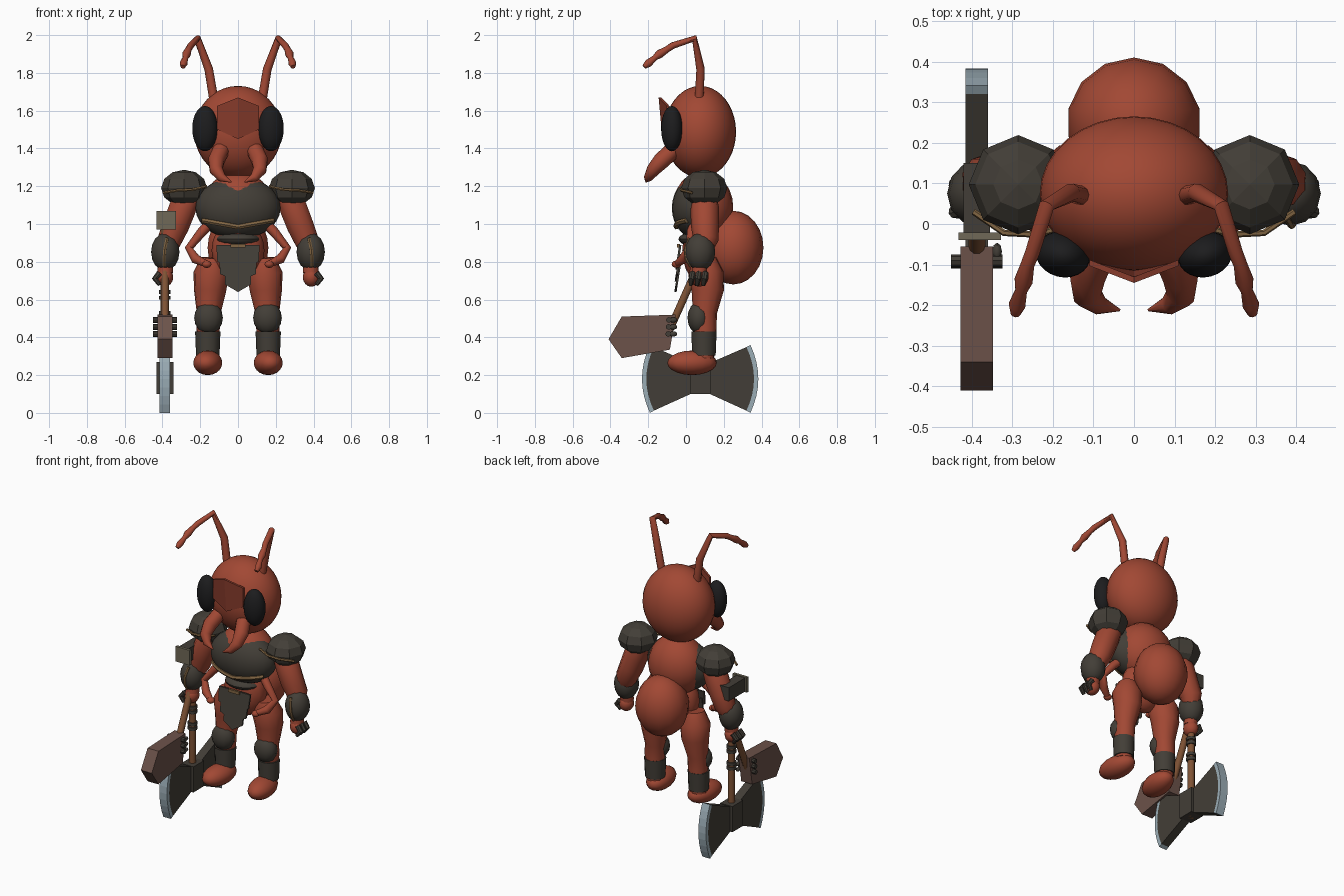
import bpy, bmesh, math
from mathutils import Vector, Euler, Matrix

if "Cube" in bpy.data.objects:
    bpy.data.objects.remove(bpy.data.objects["Cube"])


def material(name, *rgb):
    m = bpy.data.materials.new(name)
    m.use_nodes = True
    m.diffuse_color = (*rgb, 1)
    m.node_tree.nodes["Principled BSDF"].inputs["Base Color"].default_value = (*rgb, 1)
    return m


RED = material("red shell", .36, .065, .034)
FACE = material("dark red face", .25, .045, .025)
DARK = material("dark armour", .055, .048, .038)
BLACK = material("black eye", .012, .012, .013)
TAN = material("tan trim", .22, .13, .055)
WOOD = material("wood handle", .21, .085, .035)
BROWN = material("brown maul", .15, .085, .068)
STEEL = material("steel edge", .33, .42, .47)
STONE = material("stone plate", .16, .14, .095)


def finish(name, mesh, mat, smooth=True):
    mesh.materials.clear()
    mesh.materials.append(mat)
    if smooth:
        mesh.shade_smooth()
        mesh.set_sharp_from_angle(angle=math.radians(40))
    ob = bpy.data.objects.new(name, mesh)
    bpy.context.scene.collection.objects.link(ob)
    return ob


def from_bmesh(name, bm, mat, smooth=True):
    bmesh.ops.recalc_face_normals(bm, faces=bm.faces)
    mesh = bpy.data.meshes.new(name)
    bm.to_mesh(mesh)
    bm.free()
    return finish(name, mesh, mat, smooth)


def ball(name, mat, loc, radii, seg=16, rings=10, smooth=True, rot=(0, 0, 0)):
    bm = bmesh.new()
    bmesh.ops.create_uvsphere(bm, u_segments=seg, v_segments=rings, radius=1)
    bm.transform(Matrix.LocRotScale(Vector(loc), Euler(rot), Vector(radii)))
    return from_bmesh(name, bm, mat, smooth)


def box(name, mat, loc, size):
    bm = bmesh.new()
    bmesh.ops.create_cube(bm, size=1)
    bm.transform(Matrix.LocRotScale(Vector(loc), None, Vector(size)))
    return from_bmesh(name, bm, mat, False)


def prism(name, mat, pts, depth):
    """Outline pushed along a depth vector."""
    bm = bmesh.new()
    face = bm.faces.new([bm.verts.new(p) for p in pts])
    ext = bmesh.ops.extrude_face_region(bm, geom=[face], use_keep_orig=True)
    bmesh.ops.translate(bm, vec=depth, verts=[v for v in ext["geom"] if isinstance(v, bmesh.types.BMVert)])
    return from_bmesh(name, bm, mat, False)


def tube(name, mat, pts, radii, res=3):
    """Tapered limb through points."""
    cu = bpy.data.curves.new(name, "CURVE")
    cu.dimensions = "3D"
    cu.bevel_depth, cu.bevel_resolution, cu.use_fill_caps = 1, res, True
    sp = cu.splines.new("POLY")
    sp.points.add(len(pts) - 1)
    for i, p in enumerate(pts):
        sp.points[i].co = (*p, 1)
        sp.points[i].radius = radii[i] if isinstance(radii, (list, tuple)) else radii
    tmp = bpy.data.objects.new(name + " path", cu)
    bpy.context.scene.collection.objects.link(tmp)
    bpy.context.view_layer.update()
    mesh = bpy.data.meshes.new_from_object(tmp.evaluated_get(bpy.context.evaluated_depsgraph_get()))
    bpy.data.objects.remove(tmp)
    return finish(name, mesh, mat)


# Head and body
ball("head", RED, (0, .075, 1.488), (.232, .19, .243), 32, 20)
ball("thorax", RED, (0, .09, 1.09), (.185, .16, .19), 20, 12)
ball("pelvis", RED, (0, .08, .86), (.14, .1, .17))
ball("abdomen", RED, (0, .25, .875), (.165, .16, .195), 14, 12)

# Breastplate with a trim band hugging its surface
CHEST, CR = (0, .06, 1.085), (.225, .135, .165)
ball("breastplate", DARK, CHEST, CR, 24, 14)


def chest_y(x, z):
    return CHEST[1] - CR[1] * math.sqrt(max(0, 1 - (x / CR[0]) ** 2 - ((z - CHEST[2]) / CR[2]) ** 2))


band = []
for i in range(-6, 7):
    x = i * .031
    z = .985 + abs(x) * .18
    band.append((x, chest_y(x, z) - .004, z))
tube("chest_band", TAN, band, .014, 1)
ball("belt", DARK, (0, .06, .92), (.118, .1, .04))

# Layered loincloth leaning forward
for i, (w, top, low) in enumerate([(.115, .89, .80), (.1, .84, .735), (.072, .79, .68)]):
    outline = [(-w, top), (w, top), (w * .95, low), (0, low - .04), (-w * .95, low)]
    pts = [(x, -.036 - (.89 - z) * .16 + .007 * i, z) for x, z in outline]
    prism("loincloth_layer", DARK, pts, (0, .012, 0))
box("loincloth_clasp", TAN, (0, -.04, .885), (.08, .014, .02))

for s, side in ((1, "left"), (-1, "right")):
    def m(*pts):
        return [(s * x, y, z) for x, y, z in pts]

    # Face
    prism(side + "_face_plate", FACE,
          m((0, -.145, 1.67), (.11, -.103, 1.625), (.11, -.103, 1.5), (0, -.125, 1.45)), (0, .015, 0))
    ball(side + "_eye", BLACK, (s * .175, -.075, 1.505), (.068, .056, .12), 24, 14, rot=(0, 0, s * .25))
    tube(side + "_antenna", RED,
         m((.13, .07, 1.67), (.155, .077, 1.82), (.215, .045, 1.982), (.25, -.07, 1.945), (.262, -.1, 1.925),
           (.272, -.14, 1.9), (.278, -.165, 1.88), (.288, -.2, 1.85), (.292, -.222, 1.832)),
         [.024, .023, .019, .018, .017, .023, .015, .021, .012])
    tube(side + "_mandible", RED,
         m((.09, -.07, 1.39), (.115, -.13, 1.335), (.115, -.175, 1.285), (.085, -.2, 1.245), (.035, -.212, 1.222)),
         [.045, .045, .036, .024, .003])

    # Shoulder and arm
    ball(side + "_shoulder_pad", DARK, (s * .285, .097, 1.19), (.122, .122, .097), 8, 6, False)
    tube(side + "_shoulder_trim", TAN,
         m((.165, -.005, 1.2), (.24, -.026, 1.182), (.32, -.022, 1.178), (.395, .03, 1.165)), .008, 1)
    tube(side + "_upper_arm", RED,
         m((.25, .1, 1.16), (.295, .1, 1.08), (.33, .1, .99), (.36, .105, .92), (.375, .09, .86)),
         [.06, .076, .074, .068, .05])
    ball(side + "_bracer", DARK, (s * .385, .075, .852), (.075, .08, .1), 12, 8)
    tube(side + "_bracer_trim", TAN,
         m((.375, .018, .925), (.388, -.004, .865), (.392, .002, .815), (.392, .025, .775)), .009, 1)
    tube(side + "_wrist", RED, m((.385, .075, .8), (.385, .07, .74)), [.04, .042])
    ball(side + "_hand", RED, (s * .388, .07, .718), (.045, .05, .05), 12, 8)
    for k in range(3):
        y = .035 + .034 * k
        tube(side + "_finger", DARK, m((.415, y, .74), (.44, y - .005, .71), (.415, y - .01, .678)),
             [.017, .017, .011], 2)

    # Small middle arm
    tube(side + "_middle_arm", RED,
         m((.12, .06, 1.03), (.19, .03, .96), (.26, .02, .872), (.225, -.015, .815), (.165, -.05, .787)),
         [.026, .026, .022, .026, .017])
    ball(side + "_middle_hand", RED, (s * .165, -.05, .787), (.026, .026, .02), 10, 6)

    # Leg
    tube(side + "_leg", RED,
         m((.135, .1, .82), (.142, .105, .74), (.148, .115, .65), (.155, .1, .53), (.158, .1, .45), (.16, .095, .29)),
         [.06, .094, .086, .064, .062, .054], 4)
    ball(side + "_knee_pad", DARK, (s * .156, .068, .503), (.076, .06, .085), 12, 8)
    tube(side + "_shin_guard", DARK, m((.16, .095, .43), (.16, .095, .305)), [.067, .062], 4)
    ball(side + "_foot", RED, (s * .16, .032, .265), (.077, .132, .065), rot=(0, 0, s * .12))

# Double axe held head down
X = -.387
tube("axe_handle", WOOD, [(X, .075, .1), (X, .075, 1.0)], .022)
for z in (.5, .53, .61, .64):
    tube("axe_ring", DARK, [(X, .075, z - .01), (X, .075, z + .01)], .03)
box("axe_socket", DARK, (X, .075, .185), (.09, .11, .17))
for d in (1, -1):
    def arc(reach, bow, half):
        return [(X - .028, .075 + d * (reach + bow * (1 - a * a)), .18 + half * a)
                for a in (k / 4 for k in range(-4, 5))]

    inner, outer = arc(.245, .04, .168), arc(.266, .042, .18)
    root = [(X - .028, .075 + d * .04, z) for z in (.26, .105)]
    prism("axe_blade", DARK, inner + root, (.056, 0, 0))
    prism("axe_edge", STEEL, inner + outer[::-1], (.056, 0, 0))

# Pommel block with its face plate
box("axe_pommel", DARK, (X, .06, 1.02), (.066, .18, .09))
box("pommel_plate", STONE, (-.38, -.03, 1.02), (.104, .018, .1))

# Tilted maul
tube("maul_handle", WOOD, [(X, -.1, .41), (X, .065, .78)], .021)
prism("maul_head", BROWN,
      [(X - .04, y, z) for y, z in ((-.34, .51), (-.055, .52), (-.085, .335), (-.34, .29), (-.41, .39))],
      (.08, 0, 0))
for z in (.418, .455, .492):
    tube("maul_bolt", DARK, [(X - .063, -.115 + z * .05, z), (X + .063, -.115 + z * .05, z)], .015, 2)
    ball("maul_bolt_cap", DARK, (X + .05, -.068, z), (.012, .022, .014), 8, 6)
